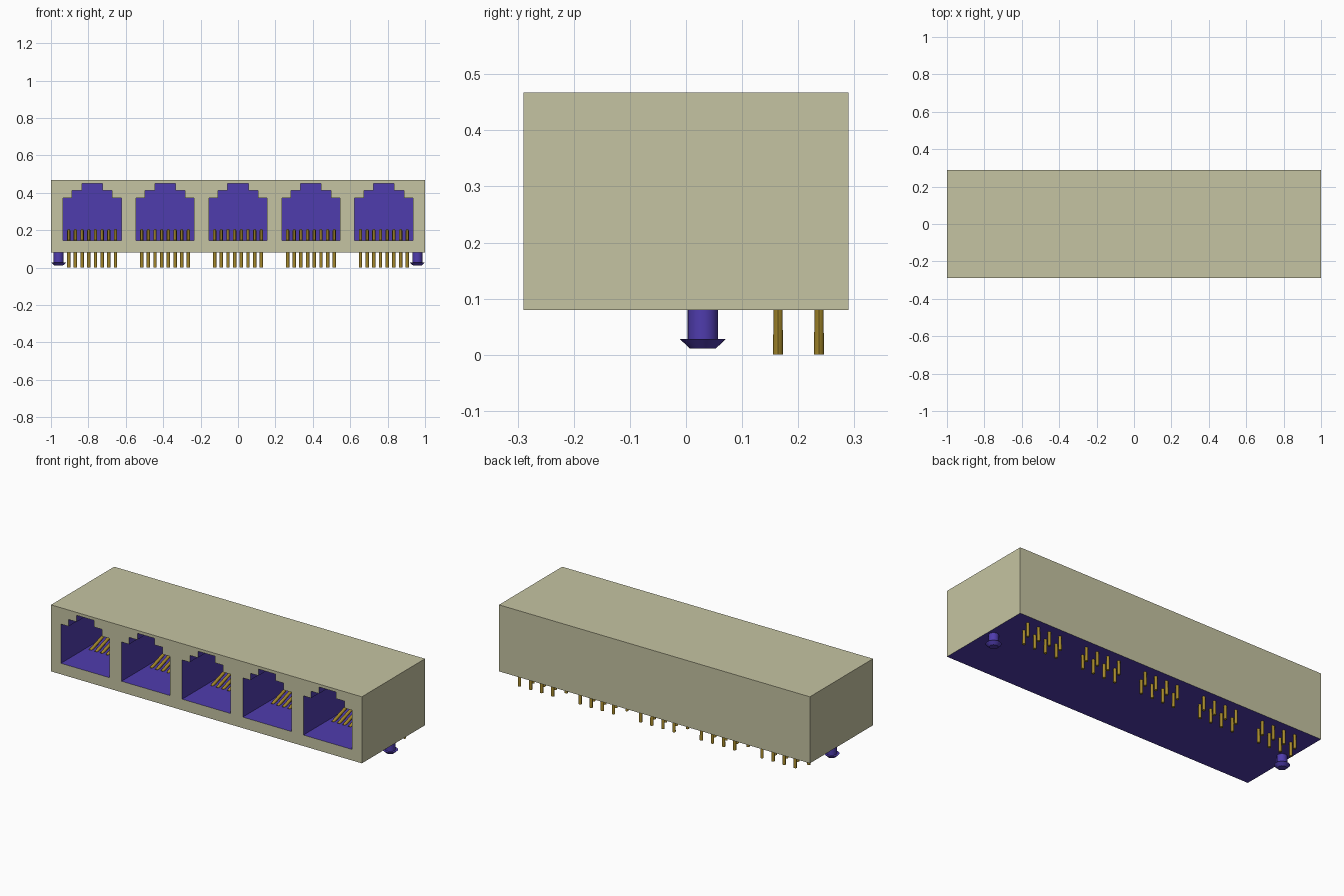
import bpy, bmesh, math
from mathutils import Matrix

cube = bpy.data.objects.get("Cube")
if cube:
    bpy.data.objects.remove(cube, do_unlink=True)


def material(name, rgb):
    m = bpy.data.materials.new(name)
    m.use_nodes = True
    m.diffuse_color = (*rgb, 1)
    m.node_tree.nodes["Principled BSDF"].inputs["Base Color"].default_value = (*rgb, 1)
    return m


SHELL = material("beige shell", (0.56, 0.55, 0.36))
BLUE = material("violet plastic", (0.078, 0.045, 0.42))
GOLD = material("gold contact", (0.38, 0.25, 0.025))


def add_object(name, data, *mats):
    ob = bpy.data.objects.new(name, data)
    bpy.context.collection.objects.link(ob)
    for m in mats:
        data.materials.append(m)
    return ob


def select_only(ob):
    bpy.ops.object.select_all(action='DESELECT')
    ob.select_set(True)
    bpy.context.view_layer.objects.active = ob


def mesh_from(bm, name):
    bmesh.ops.recalc_face_normals(bm, faces=bm.faces)
    me = bpy.data.meshes.new(name)
    bm.to_mesh(me)
    bm.free()
    return me


# Main dimensions
X, Y, Z0, Z1 = 1.0, 0.29, 0.08, 0.467
PORTS = [i * 0.39 for i in (-2, -1, 0, 1, 2)]
PORT_BACK = 0.15

# Housing block
bm = bmesh.new()
bmesh.ops.create_cube(bm, size=1, matrix=Matrix.Translation((0, 0, (Z0 + Z1) / 2))
                      @ Matrix.Diagonal((2 * X, 2 * Y, Z1 - Z0, 1)))
housing = add_object("housing", mesh_from(bm, "housing"), SHELL, BLUE)

# Stepped port openings, cut out of the block
half = [(0.156, 0.144), (0.156, 0.372), (0.107, 0.372),
        (0.107, 0.412), (0.055, 0.412), (0.055, 0.45)]
outline = half + [(-x, z) for x, z in reversed(half)]
bm = bmesh.new()
for cx in PORTS:
    face = bm.faces.new([bm.verts.new((cx + x, -Y - 0.05, z)) for x, z in outline])
    new = bmesh.ops.extrude_face_region(bm, geom=[face])["geom"]
    bmesh.ops.translate(bm, vec=(0, PORT_BACK + Y + 0.05, 0),
                        verts=[v for v in new if isinstance(v, bmesh.types.BMVert)])
cutter = add_object("port_cutter", mesh_from(bm, "port_cutter"))
cutter.hide_render = True
mod = housing.modifiers.new("ports", 'BOOLEAN')
mod.operation, mod.solver, mod.object = 'DIFFERENCE', 'EXACT', cutter
select_only(housing)
bpy.ops.object.modifier_apply(modifier=mod.name)
bpy.data.objects.remove(cutter, do_unlink=True)

# Outer walls are shell coloured; underside and port interiors are plastic
for p in housing.data.polygons:
    c = p.center
    outer = abs(c.x) > X - 0.001 or abs(c.y) > Y - 0.001 or c.z > Z1 - 0.001
    p.material_index = 0 if outer else 1

# Spring contacts: slanted wire in the port, bent down into a staggered solder pin
for n, cx in enumerate(PORTS, 1):
    cu = bpy.data.curves.new("contacts", 'CURVE')
    cu.dimensions = '3D'
    cu.bevel_depth = 0.009
    cu.bevel_resolution = 2
    cu.use_fill_caps = True
    for i in range(8):
        x = cx + (i - 3.5) * 0.0357
        py = 0.237 if i % 2 else 0.164
        path = [(-0.065, 0.14), (0.11, 0.197), (py, 0.197), (py, 0.0)]
        sp = cu.splines.new('POLY')
        sp.points.add(len(path) - 1)
        for pt, (y, z) in zip(sp.points, path):
            pt.co = (x, y, z, 1)
    ob = add_object(f"contacts_{n}", cu, GOLD)
    select_only(ob)
    bpy.ops.object.convert(target='MESH')
    bpy.ops.object.shade_smooth_by_angle(angle=math.radians(50))

# Mounting posts with flared snap heads
profile = [(0.0, Z0 + 0.01), (0.027, Z0 + 0.01), (0.027, 0.028),
           (0.041, 0.028), (0.023, 0.011), (0.0, 0.011)]
for side, name in ((1, "left_post"), (-1, "right_post")):
    bm = bmesh.new()
    vs = [bm.verts.new((r, 0, z)) for r, z in profile]
    es = [bm.edges.new(e) for e in zip(vs, vs[1:])]
    bmesh.ops.spin(bm, geom=vs + es, cent=(0, 0, 0), axis=(0, 0, 1),
                   angle=2 * math.pi, steps=24)
    bmesh.ops.remove_doubles(bm, verts=bm.verts, dist=1e-5)
    post = add_object(name, mesh_from(bm, name), BLUE)
    post.location = (side * 0.959, 0.03, 0)
    select_only(post)
    bpy.ops.object.shade_smooth_by_angle(angle=math.radians(30))
